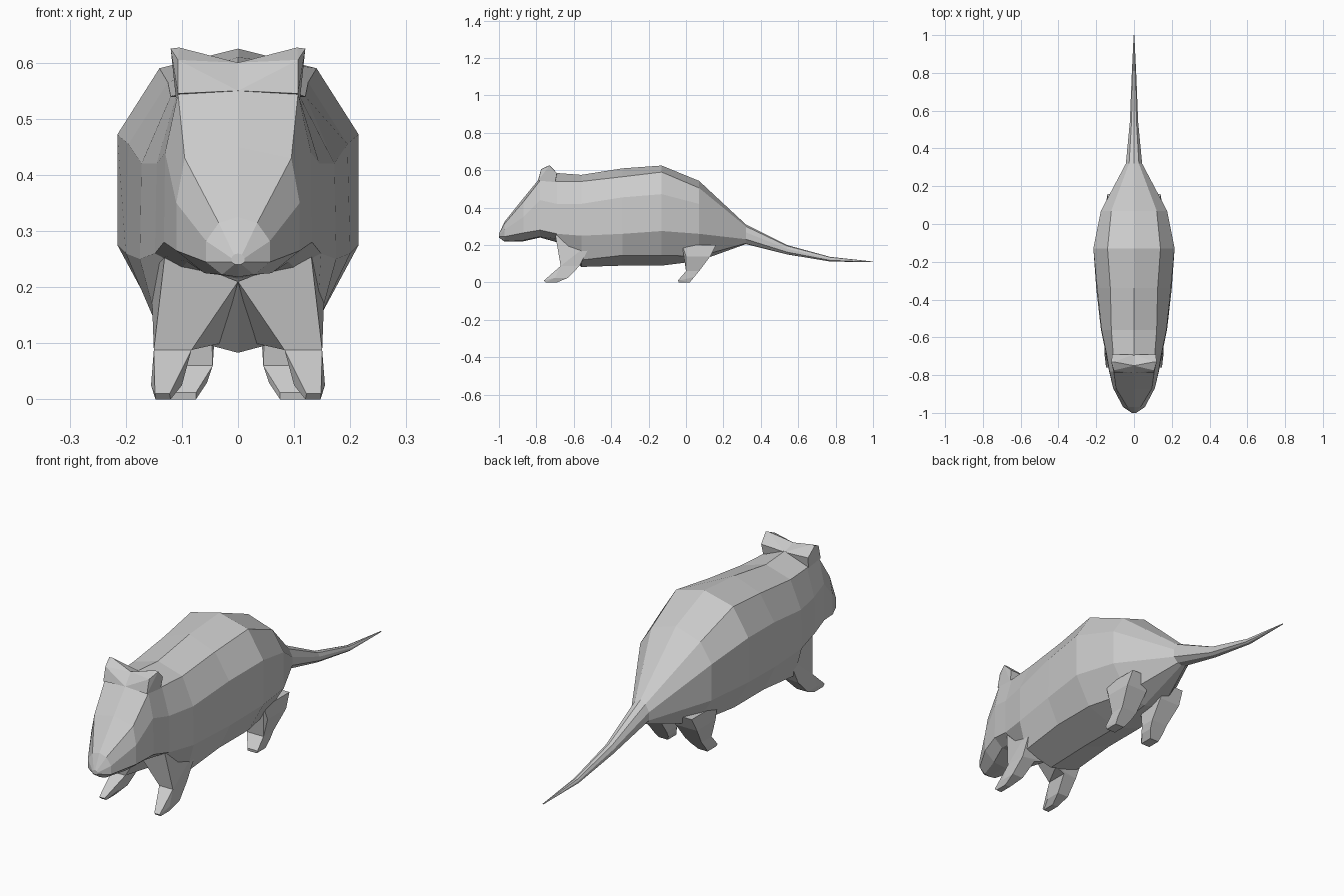
import bpy, bmesh

if "Cube" in bpy.data.objects:
    bpy.data.objects.remove(bpy.data.objects["Cube"])


def finish(bm, name, mirror=False):
    bmesh.ops.recalc_face_normals(bm, faces=bm.faces)
    me = bpy.data.meshes.new(name)
    bm.to_mesh(me)
    bm.free()
    ob = bpy.data.objects.new(name, me)
    bpy.context.collection.objects.link(ob)
    if mirror:
        mod = ob.modifiers.new("mirror", 'MIRROR')
        mod.use_axis[0] = True
        mod.use_mirror_merge = False
    return ob


def hull(bm, pts):
    verts = [bm.verts.new(p) for p in pts]
    res = bmesh.ops.convex_hull(bm, input=verts)
    loose = [v for v in verts if not v.link_faces]
    if loose:
        bmesh.ops.delete(bm, geom=loose, context='VERTS')


def full_ring(y, top, half, bottom):
    right = [(x, y, z) for x, z in half]
    left = [(-x, y, z) for x, z in reversed(half)]
    return [(0, y, top)] + right + [(0, y, bottom)] + left


def small_ring(y, w, top, bottom):
    h = top - bottom
    half = [(w * .6, top - h * .1), (w, top - h * .4),
            (w, top - h * .75), (w * .5, bottom + h * .04)]
    return full_ring(y, top, half, bottom)


def box_ring(x0, x1, y0, y1, z):
    return [(x, y, z) for x in (x0, x1) for y in (y0, y1)]


# Body cross-sections from muzzle to rump: y, top z, half outline, bottom z
sections = [
    (-.87, .45, ((.095, .43), (.11, .35), (.11, .265), (.06, .225)), .22),
    (-.78, .56, ((.107, .545), (.13, .44), (.132, .28), (.09, .245)), .24),
    (-.69, .585, ((.11, .54), (.145, .42), (.148, .26), (.10, .235)), .215),
    (-.56, .575, ((.12, .54), (.172, .42), (.175, .25), (.14, .12)), .083),
    (-.34, .61, ((.125, .565), (.195, .455), (.20, .26), (.145, .145)), .09),
    (-.13, .625, ((.14, .59), (.215, .472), (.215, .275), (.145, .145)), .09),
    (.07, .543, ((.12, .505), (.175, .42), (.175, .26), (.10, .14)), .115),
]
rings = [small_ring(-1.0, .012, .26, .24), small_ring(-.97, .057, .325, .218)]
rings += [full_ring(*s) for s in sections]
# Tail tapering to a point
rings += [small_ring(.32, .043, .31, .205), small_ring(.54, .022, .20, .15),
          small_ring(.77, .013, .137, .112), small_ring(1.0, .002, .112, .108)]

bm = bmesh.new()
loops = [[bm.verts.new(p) for p in r] for r in rings]
for a, b in zip(loops, loops[1:]):
    n = len(a)
    for i in range(n):
        j = (i + 1) % n
        bm.faces.new((a[i], a[j], b[j], b[i]))
bm.faces.new(loops[0])
bm.faces.new(loops[-1])
finish(bm, "body_and_tail")

# Ears joined by a low crest between them
bm = bmesh.new()
hull(bm, [(0, -.79, .55), (0, -.75, .60), (0, -.69, .58),
          (.107, -.79, .545), (.107, -.775, .605), (.12, -.73, .625),
          (.105, -.73, .627), (.115, -.69, .585), (.11, -.70, .53)])
finish(bm, "ears", True)

# Front legs: broad shoulder above a forward-pointing paw
bm = bmesh.new()
knee = box_ring(.083, .15, -.67, -.57, .088)
hull(bm, knee + [(0, -.69, .21), (.13, -.70, .26), (.155, -.50, .22),
                 (.03, -.56, .10)])
hull(bm, knee + box_ring(.10, .155, -.70, -.63, .025)
     + box_ring(.122, .148, -.76, -.755, .01)
     + box_ring(.12, .147, -.75, -.69, 0))
finish(bm, "front_legs", True)

# Hind legs: thigh and small foot
bm = bmesh.new()
ankle = box_ring(.045, .125, .0, .07, .06)
hull(bm, ankle + box_ring(.04, .145, .0, .13, .14)
     + box_ring(.05, .14, -.02, .16, .20))
hull(bm, ankle + box_ring(.055, .125, -.01, .045, .03)
     + box_ring(.075, .125, -.042, -.03, .012)
     + box_ring(.075, .12, -.04, .02, 0))
finish(bm, "hind_legs", True)
